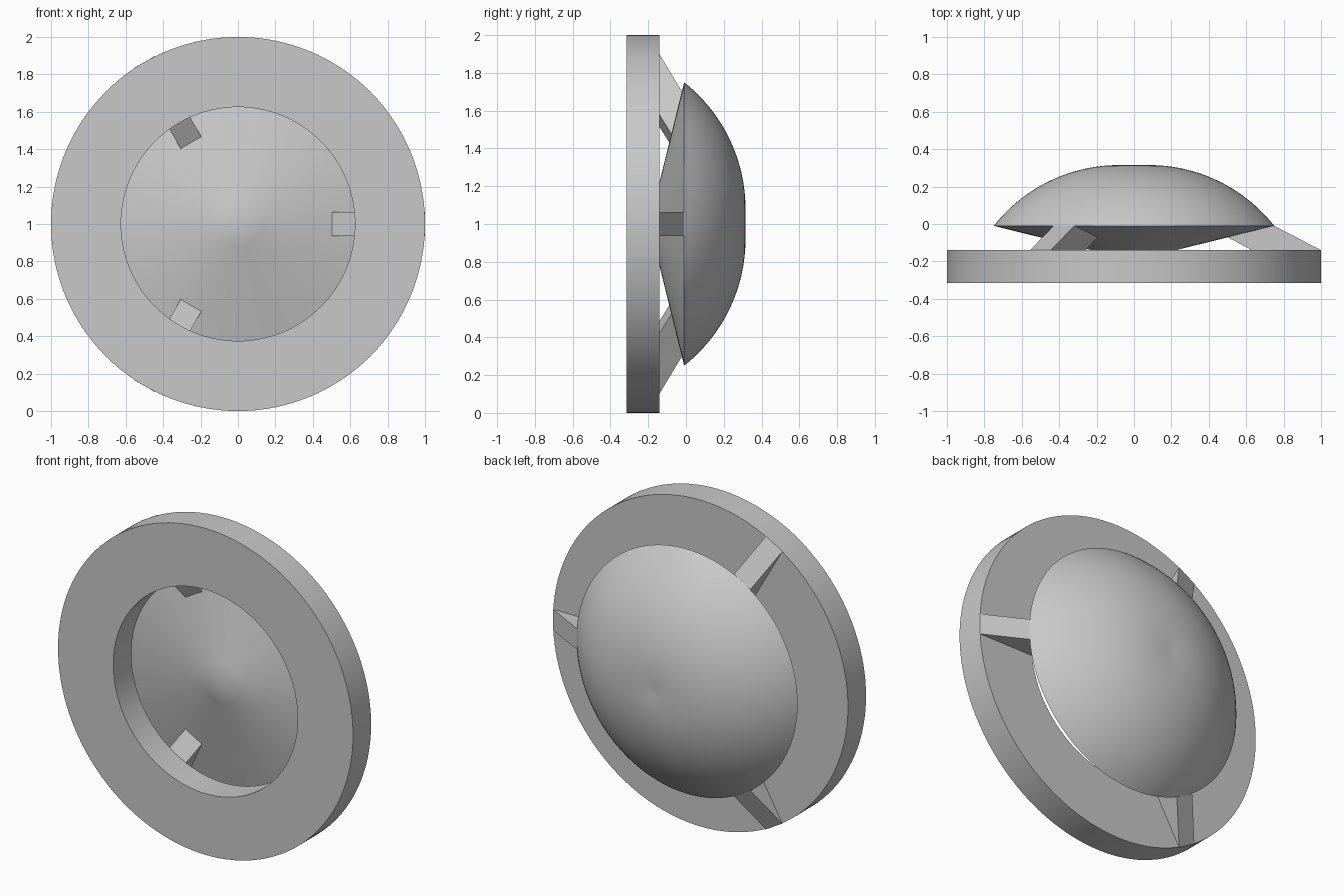
import bpy
import bmesh
from math import pi, sin, cos, asin, radians
from mathutils import Matrix

default_cube = bpy.data.objects.get("Cube")
if default_cube:
    bpy.data.objects.remove(default_cube, do_unlink=True)

CENTRE = Matrix.Translation((0, 0, 1))
SEGMENTS = 128

# Single plain grey
grey = bpy.data.materials.new("plain_grey")
grey.use_nodes = True
colour = (0.58, 0.58, 0.58, 1)
grey.diffuse_color = colour
grey.node_tree.nodes["Principled BSDF"].inputs["Base Color"].default_value = colour


def finish(bm, name):
    bmesh.ops.remove_doubles(bm, verts=bm.verts, dist=1e-5)
    bmesh.ops.recalc_face_normals(bm, faces=bm.faces)
    mesh = bpy.data.meshes.new(name)
    bm.to_mesh(mesh)
    bm.free()
    mesh.materials.append(grey)
    obj = bpy.data.objects.new(name, mesh)
    bpy.context.collection.objects.link(obj)
    bpy.ops.object.select_all(action="DESELECT")
    obj.select_set(True)
    bpy.context.view_layer.objects.active = obj
    bpy.ops.object.shade_smooth_by_angle(angle=radians(25))
    return obj


def lathe(name, profile, closed=False):
    """Revolve (radius, y) points around the front-to-back axis."""
    bm = bmesh.new()
    verts = [bm.verts.new((r, y, 0)) for r, y in profile]
    pairs = list(zip(verts, verts[1:]))
    if closed:
        pairs.append((verts[-1], verts[0]))
    edges = [bm.edges.new(p) for p in pairs]
    bmesh.ops.spin(bm, geom=verts + edges, cent=(0, 0, 0), axis=(0, 1, 0),
                   angle=2 * pi, steps=SEGMENTS)
    bm.transform(CENTRE)
    return finish(bm, name)


# Flat front ring
FRONT, BACK = -0.315, -0.14
lathe("front_ring", [(0.625, FRONT), (1, FRONT), (1, BACK), (0.625, BACK)], closed=True)

# Dish: shallow cone in front, domed back with a slight central dimple
RIM, RIM_Y, TOP_Y = 0.75, -0.01, 0.315
PEAK = 0.08
height = TOP_Y - RIM_Y
radius = ((RIM - PEAK) ** 2 + height ** 2) / (2 * height)
start, end = asin((RIM - PEAK) / radius), asin(-PEAK / radius)
steps = 28
dome = []
for i in range(steps + 1):
    a = start + (end - start) * i / steps
    dome.append((max(PEAK + radius * sin(a), 0), TOP_Y - radius * (1 - cos(a))))
cone = [(RIM * i / 6, -0.195 + (RIM_Y + 0.195) * i / 6) for i in range(6)]
lathe("domed_dish", cone + dome)

# Three slanted struts joining ring and dish
STRUT = [(0.39, RIM_Y), (0.75, RIM_Y), (1, BACK), (0.63, BACK)]
for name, turn in (("left_strut", 0), ("upper_right_strut", 120), ("lower_right_strut", 240)):
    bm = bmesh.new()
    face = bm.faces.new([bm.verts.new((r, y, -0.064)) for r, y in STRUT])
    side = bmesh.ops.extrude_face_region(bm, geom=[face])["geom"]
    bmesh.ops.translate(bm, vec=(0, 0, 0.128),
                        verts=[v for v in side if isinstance(v, bmesh.types.BMVert)])
    bm.transform(CENTRE @ Matrix.Rotation(-radians(turn), 4, "Y"))
    finish(bm, name)
